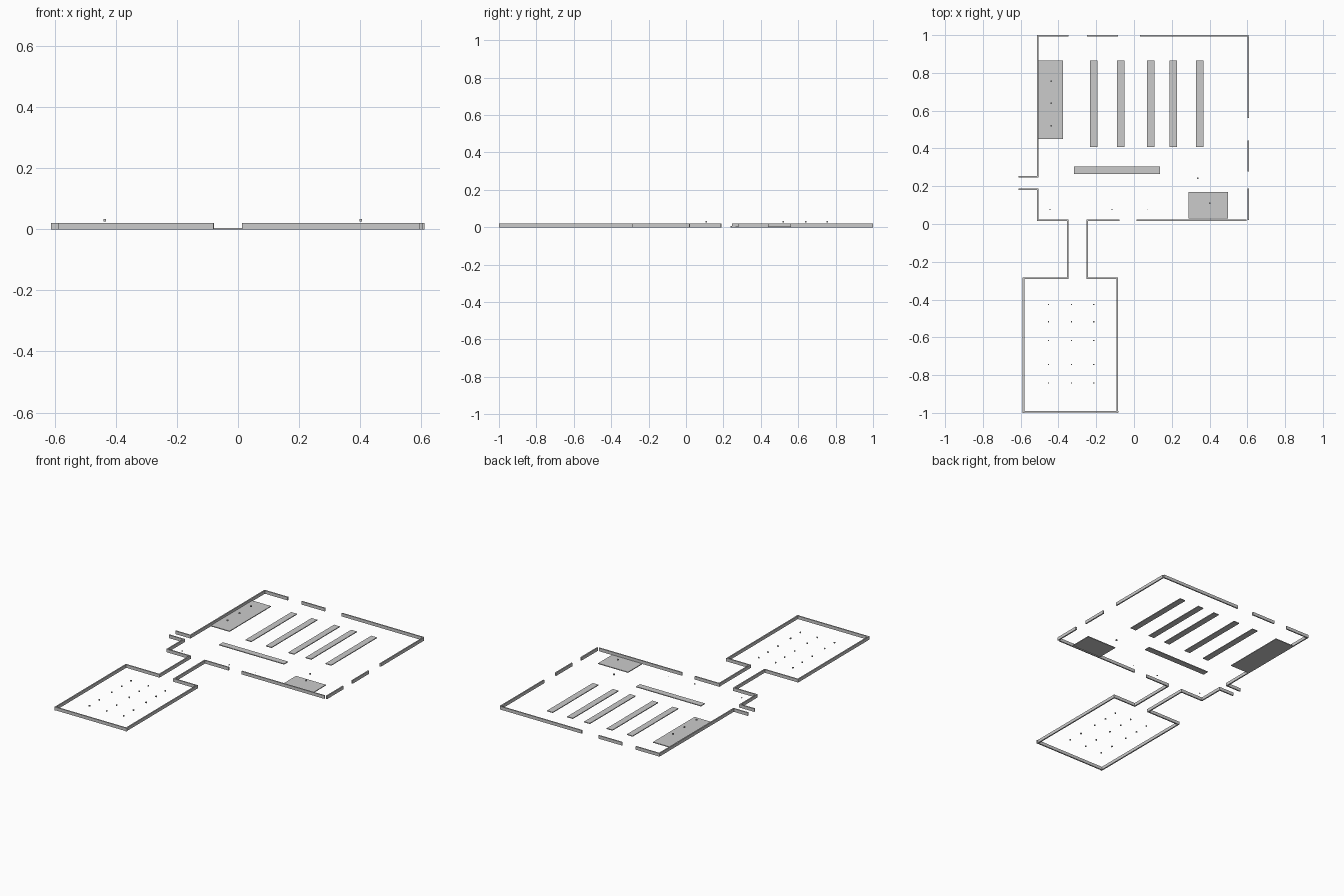
import bpy, bmesh

if "Cube" in bpy.data.objects:
    bpy.data.objects.remove(bpy.data.objects["Cube"])

T = 0.008    # wall thickness
H = 0.02     # wall height
SLAB = 0.005 # counter thickness


def boxes(name, items):
    """One object made of boxes given as (x0, x1, y0, y1, z0, z1)."""
    bm = bmesh.new()
    for x0, x1, y0, y1, z0, z1 in items:
        vs = bmesh.ops.create_cube(bm, size=1)["verts"]
        for v in vs:
            v.co.x = x1 if v.co.x > 0 else x0
            v.co.y = y1 if v.co.y > 0 else y0
            v.co.z = z1 if v.co.z > 0 else z0
    me = bpy.data.meshes.new(name)
    bm.to_mesh(me)
    bm.free()
    ob = bpy.data.objects.new(name, me)
    bpy.context.collection.objects.link(ob)
    return ob


def wall_x(y, x0, x1):
    return (x0, x1, y - T / 2, y + T / 2, 0, H)


def wall_y(x, y0, y1):
    return (x - T / 2, x + T / 2, y0, y1, 0, H)


def slab(x0, x1, y0, y1):
    return (x0, x1, y0, y1, 0, SLAB)


def cube(x, y, z=0.0, s=0.008):
    return (x - s / 2, x + s / 2, y - s / 2, y + s / 2, z, z + s)


# Main hall walls, with door gaps
boxes("hall_back_wall", [wall_x(0.996, a, b) for a, b in
      ((-0.514, -0.346), (-0.25, -0.085), (0.032, 0.605))])
boxes("hall_front_wall", [wall_x(0.02, a, b) for a, b in
      ((-0.514, -0.347), (-0.251, -0.078), (0.013, 0.595))])
boxes("hall_right_wall", [wall_y(0.606, a, b) for a, b in
      ((0.56, 0.992), (0.278, 0.441), (0.02, 0.188))])
boxes("hall_left_wall", [wall_y(-0.51, a, b) for a, b in
      ((0.024, 0.189), (0.247, 0.992))])

# Side passage on the left
boxes("side_passage", [wall_x(y, -0.612, -0.514) for y in (0.251, 0.185)])

# Corridor joining hall and back room
boxes("corridor", [wall_y(x, -0.285, 0.016) for x in (-0.351, -0.247)])

# Small room
boxes("room_walls", [wall_y(-0.585, -1.0, -0.285), wall_y(-0.088, -1.0, -0.285),
                     wall_x(-0.994, -0.581, -0.081),
                     wall_x(-0.287, -0.589, -0.347), wall_x(-0.287, -0.251, -0.084)])

# Shelves and counters
for i, x in enumerate((-0.212, -0.07, 0.088, 0.208, 0.349)):
    boxes(f"shelf_{i}", [slab(x - 0.02, x + 0.02, 0.408, 0.866)])
boxes("cross_shelf", [slab(-0.318, 0.138, 0.265, 0.304)])
boxes("left_counter", [slab(-0.51, -0.375, 0.45, 0.866)])
boxes("corner_counter", [slab(0.288, 0.498, 0.03, 0.17)])

# Small markers: above the counters, on the hall floor and in the room
boxes("counter_markers", [cube(x, y, 0.026) for x, y in
      ((-0.437, 0.755), (-0.437, 0.64), (-0.437, 0.52), (0.402, 0.109))])
boxes("hall_markers", [cube(0.338, 0.241), cube(-0.445, 0.077, 0, 0.005),
                       cube(-0.116, 0.077, 0, 0.005), cube(0.07, 0.077, 0, 0.003)])
boxes("room_markers", [cube(x, y, 0, 0.007) for x in (-0.453, -0.331, -0.213)
                       for y in (-0.426, -0.517, -0.617, -0.744, -0.842)])
